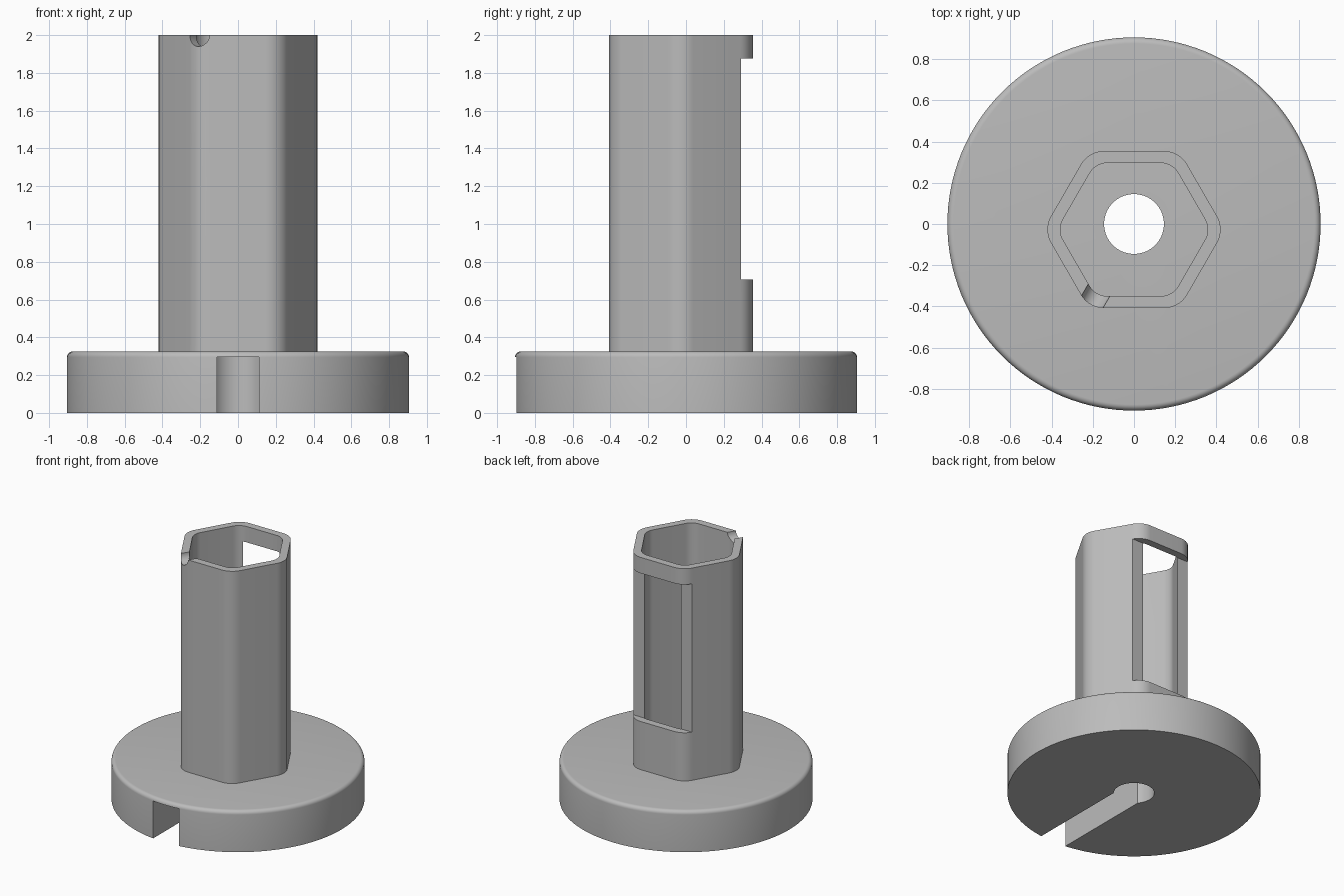
import bpy, bmesh, math
from mathutils import Matrix, Vector

if "Cube" in bpy.data.objects:
    bpy.data.objects.remove(bpy.data.objects["Cube"])

grey = bpy.data.materials.new("plain grey")
grey.diffuse_color = (0.5, 0.5, 0.5, 1)
grey.use_nodes = True
grey.node_tree.nodes["Principled BSDF"].inputs["Base Color"].default_value = grey.diffuse_color
HEX_Y = -0.027  # tube centre is slightly forward of the disc centre


def make(name, bm, helper=False):
    bmesh.ops.recalc_face_normals(bm, faces=bm.faces[:])
    me = bpy.data.meshes.new(name)
    bm.to_mesh(me)
    bm.free()
    me.materials.append(grey)
    ob = bpy.data.objects.new(name, me)
    bpy.context.collection.objects.link(ob)
    ob.hide_render = helper
    if helper:
        ob.hide_set(True)
    return ob


def prism(name, pts, z0, z1, helper=False):
    bm = bmesh.new()
    face = bm.faces.new([bm.verts.new((x, y, z0)) for x, y in pts])
    top = bmesh.ops.extrude_face_region(bm, geom=[face])["geom"]
    verts = [v for v in top if isinstance(v, bmesh.types.BMVert)]
    bmesh.ops.translate(bm, vec=(0, 0, z1 - z0), verts=verts)
    return make(name, bm, helper)


def box(name, x0, x1, y0, y1, z0, z1):
    return prism(name, [(x0, y0), (x1, y0), (x1, y1), (x0, y1)], z0, z1, True)


def circle(r, n=96):
    return [(r * math.cos(2 * math.pi * i / n), r * math.sin(2 * math.pi * i / n)) for i in range(n)]


def round_hex(apothem, r, steps=10):
    # Hexagon with corners on the x axis, each replaced by an arc
    pts = []
    d = (apothem - r) * 2 / math.sqrt(3)
    for k in range(6):
        a = k * math.pi / 3
        for s in range(steps + 1):
            t = a + math.pi / 3 * (s / steps - 0.5)
            pts.append((d * math.cos(a) + r * math.cos(t),
                        HEX_Y + d * math.sin(a) + r * math.sin(t)))
    return pts


def cut(ob, *cutters):
    for c in cutters:
        m = ob.modifiers.new("cut " + c.name, "BOOLEAN")
        m.operation = "DIFFERENCE"
        m.solver = "EXACT"
        m.object = c


def bake(ob):
    # Apply the cuts, then smooth the curved sides
    bpy.context.view_layer.update()
    dg = bpy.context.evaluated_depsgraph_get()
    me = bpy.data.meshes.new_from_object(ob.evaluated_get(dg))
    ob.modifiers.clear()
    ob.data = me
    bpy.ops.object.select_all(action="DESELECT")
    ob.select_set(True)
    bpy.context.view_layer.objects.active = ob
    bpy.ops.object.shade_smooth_by_angle(angle=math.radians(30))


# Base disc: lathed profile with a rounded upper rim
R, TOP, F, N = 0.905, 0.325, 0.03, 128
profile = [(R, 0)] + [(R - F + F * math.cos(a), TOP - F + F * math.sin(a))
                      for a in (i * math.pi / 12 for i in range(7))]
bm = bmesh.new()
rings = [[bm.verts.new((r * math.cos(2 * math.pi * i / N), r * math.sin(2 * math.pi * i / N), z))
          for i in range(N)] for r, z in profile]
for lo, hi in zip(rings, rings[1:]):
    for i in range(N):
        j = (i + 1) % N
        bm.faces.new((lo[i], lo[j], hi[j], hi[i]))
bm.faces.new(rings[0])
bm.faces.new(rings[-1])
base = make("base_disc", bm)

# Centre bore and the slot running from it to the front of the disc
bore = prism("bore_cutter", circle(0.145), -0.1, 0.5, True)
slot = box("slot_cutter", -0.112, 0.112, -1.1, 0, -0.1, 0.295)
cut(base, bore, slot)
bake(base)

# Hexagonal tube, open at the top
tube = prism("hex_tube", round_hex(0.381, 0.13), TOP, 2.0)
hollow = prism("hollow_cutter", round_hex(0.323, 0.1), 0.1, 2.2, True)

# Window across the whole back wall
window = box("window_cutter", -0.6, 0.6, 0.291, 0.6, 0.705, 1.875)

# Round notch in the rim at the front left corner
bm = bmesh.new()
out = Vector((-0.5, -math.sqrt(3) / 2, 0))
place = Matrix.Translation(Vector((0, HEX_Y, 2.0)) + out * 0.4)
bmesh.ops.create_cone(bm, cap_ends=True, segments=48, radius1=0.06, radius2=0.06, depth=0.4,
                      matrix=place @ out.to_track_quat("Z", "Y").to_matrix().to_4x4())
notch = make("notch_cutter", bm, True)
cut(tube, hollow, window, notch)
bake(tube)

# The cutters are no longer needed
for c in (bore, slot, hollow, window, notch):
    bpy.data.objects.remove(c)
